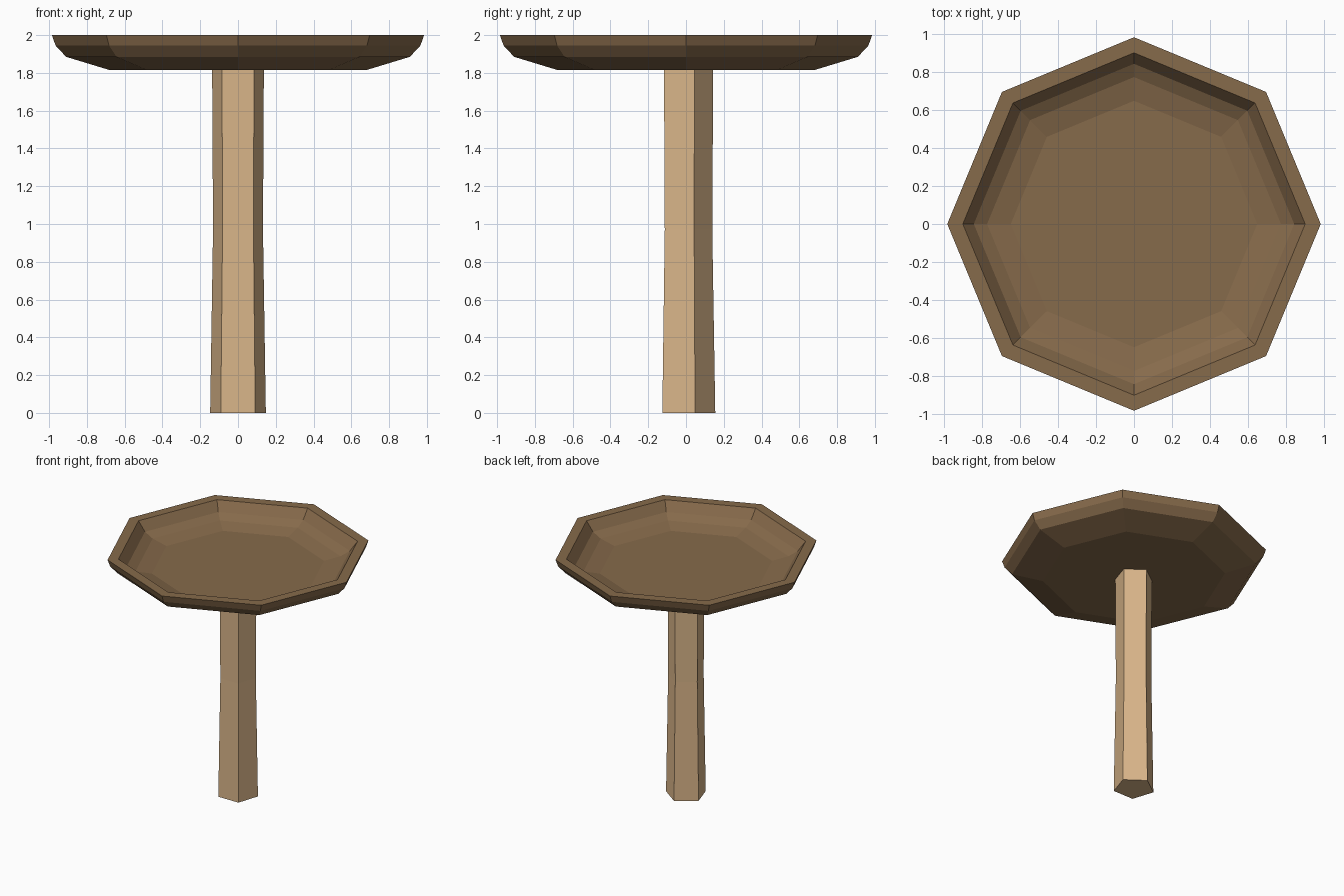
import bpy, bmesh
from math import sin, cos, tau, pi

if "Cube" in bpy.data.objects:
    bpy.data.objects.remove(bpy.data.objects["Cube"])


def material(name, rgb):
    m = bpy.data.materials.new(name)
    m.diffuse_color = (*rgb, 1)
    m.use_nodes = True
    m.node_tree.nodes["Principled BSDF"].inputs["Base Color"].default_value = m.diffuse_color
    return m


def lathe(name, profile, sides, start, mat):
    """Flat-faced solid from (radius, z) rings, bottom cap first, top cap last."""
    bm = bmesh.new()
    rings = [[bm.verts.new((r * cos(start + tau * i / sides),
                            r * sin(start + tau * i / sides), z))
              for i in range(sides)] for r, z in profile]
    for a, b in zip(rings, rings[1:]):
        for i in range(sides):
            j = (i + 1) % sides
            bm.faces.new((a[i], a[j], b[j], b[i]))
    bm.faces.new(rings[0][::-1])
    bm.faces.new(rings[-1])
    bmesh.ops.recalc_face_normals(bm, faces=bm.faces)
    mesh = bpy.data.meshes.new(name)
    bm.to_mesh(mesh)
    bm.free()
    mesh.materials.append(mat)
    ob = bpy.data.objects.new(name, mesh)
    bpy.context.collection.objects.link(ob)
    return ob


light_wood = material("light_wood", (0.69, 0.46, 0.25))
dark_wood = material("dark_wood", (0.24, 0.145, 0.07))

# Five-sided post, slightly waisted, ending just inside the dish
lathe("post", [(0.155, 0), (0.139, 0.97), (0.144, 1.83)], 5, pi / 2, light_wood)

# Eight-sided dish: underside, outer wall, flat rim, sunken inside
lathe("dish", [(0.68, 1.815), (0.91, 1.885), (0.966, 1.945), (0.985, 2.0),
               (0.903, 2.0), (0.845, 1.925), (0.775, 1.888), (0.65, 1.86)],
      8, 0, dark_wood)
